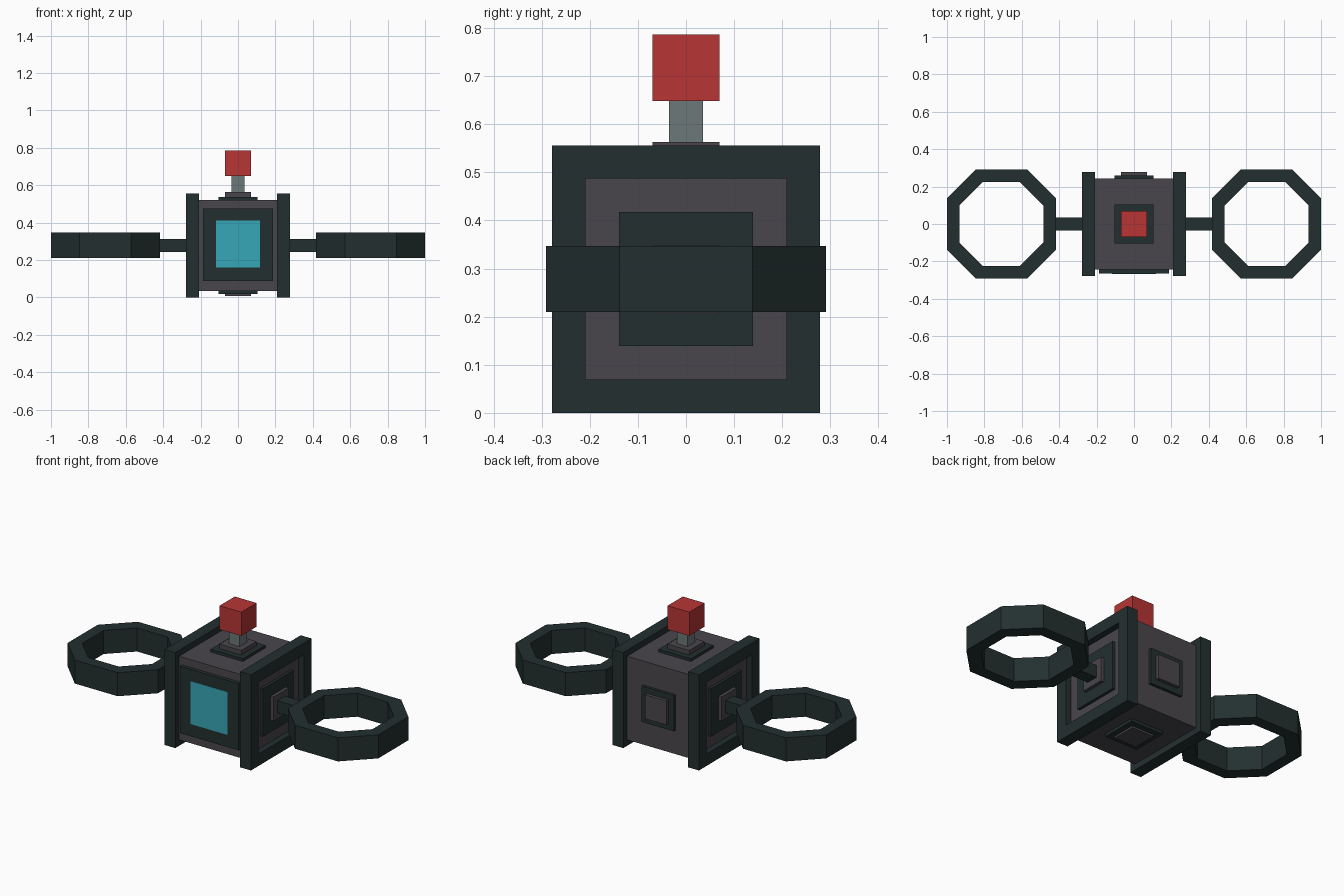
import bpy, bmesh
from mathutils import Vector

cube = bpy.data.objects.get("Cube")
if cube:
    bpy.data.objects.remove(cube, do_unlink=True)


def material(name, rgb):
    linear = [((c / 255 + 0.055) / 1.055) ** 2.4 for c in rgb] + [1]
    mat = bpy.data.materials.new(name)
    mat.use_nodes = True
    mat.diffuse_color = linear
    mat.node_tree.nodes["Principled BSDF"].inputs["Base Color"].default_value = linear
    return mat


DARK = material("dark_green_black", (35, 47, 47))
GREY = material("warm_grey", (73, 70, 75))
STEEL = material("steel_grey", (108, 121, 120))
RED = material("red", (183, 53, 53))
CYAN = material("cyan", (55, 167, 185))

MID = 0.278  # height of the body centre


def finish(name, bm, mat):
    bmesh.ops.recalc_face_normals(bm, faces=bm.faces)
    mesh = bpy.data.meshes.new(name)
    bm.to_mesh(mesh)
    bm.free()
    mesh.materials.append(mat)
    obj = bpy.data.objects.new(name, mesh)
    bpy.context.collection.objects.link(obj)
    return obj


def box(name, low, high, mat):
    """Box between two opposite corners."""
    low, high = Vector(low), Vector(high)
    bm = bmesh.new()
    bmesh.ops.create_cube(bm, size=1)
    for v in bm.verts:
        v.co = (low + high) / 2 + v.co * (high - low)
    return finish(name, bm, mat)


def loop(name, outer, inner, start, depth, mat):
    """Hollow band: two matching outlines joined and extruded by depth."""
    bm = bmesh.new()
    a = [bm.verts.new(Vector(p) + start) for p in outer]
    b = [bm.verts.new(Vector(p) + start) for p in inner]
    n = len(a)
    faces = [bm.faces.new((a[i], a[(i + 1) % n], b[(i + 1) % n], b[i])) for i in range(n)]
    ext = bmesh.ops.extrude_face_region(bm, geom=faces, use_keep_orig=True)
    verts = [g for g in ext["geom"] if isinstance(g, bmesh.types.BMVert)]
    bmesh.ops.translate(bm, verts=verts, vec=depth)
    return finish(name, bm, mat)


def square(r):
    return [(0, -r, -r), (0, r, -r), (0, r, r), (0, -r, r)]


def octagon(r, h):
    return [(r, -h, 0), (r, h, 0), (h, r, 0), (-h, r, 0),
            (-r, h, 0), (-r, -h, 0), (-h, -r, 0), (h, -r, 0)]


def plate(name, direction, half, near, far, mat):
    """Square plate on a body side, from distance near to far of the centre."""
    d = Vector(direction)
    side = Vector([0 if c else half for c in d])
    centre = Vector((0, 0, MID))
    p, q = centre + d * near - side, centre + d * far + side
    return box(name, [min(s) for s in zip(p, q)], [max(s) for s in zip(p, q)], mat)


# Body block
box("body", (-0.243, -0.243, 0.035), (0.243, 0.243, 0.521), GREY)

# Stepped plates on the top, bottom, back and both sides
for name, d, half, far in (("top", (0, 0, 1), 0.104, 0.285),
                           ("bottom", (0, 0, -1), 0.104, 0.27),
                           ("back", (0, 1, 0), 0.104, 0.278),
                           ("left", (1, 0, 0), 0.139, 0.278),
                           ("right", (-1, 0, 0), 0.139, 0.278)):
    plate(name + "_plate", d, half, 0.24, 0.259, DARK)
    plate(name + "_plate_centre", d, 0.07, 0.25, far, GREY)

# Front panel and screen
box("front_panel", (-0.188, -0.264, 0.088), (0.188, -0.24, 0.476), DARK)
box("screen", (-0.118, -0.267, 0.16), (0.118, -0.26, 0.41), CYAN)

# Post and knob
box("post", (-0.035, -0.035, 0.55), (0.035, 0.035, 0.655), STEEL)
box("knob", (-0.07, -0.07, 0.648), (0.07, 0.07, 0.786), RED)

# Side frames, arms and rings
for side, s in (("left", 1), ("right", -1)):
    loop(side + "_frame", square(0.278), square(0.209),
         Vector((s * 0.209, 0, MID)), Vector((s * 0.069, 0, 0)), DARK)
    x = sorted((s * 0.26, s * 0.43))
    box(side + "_arm", (x[0], -0.035, 0.243), (x[1], 0.035, 0.313), DARK)
    loop(side + "_ring", octagon(0.291, 0.138), octagon(0.225, 0.098),
         Vector((s * 0.709, 0, 0.21)), Vector((0, 0, 0.137)), DARK)
